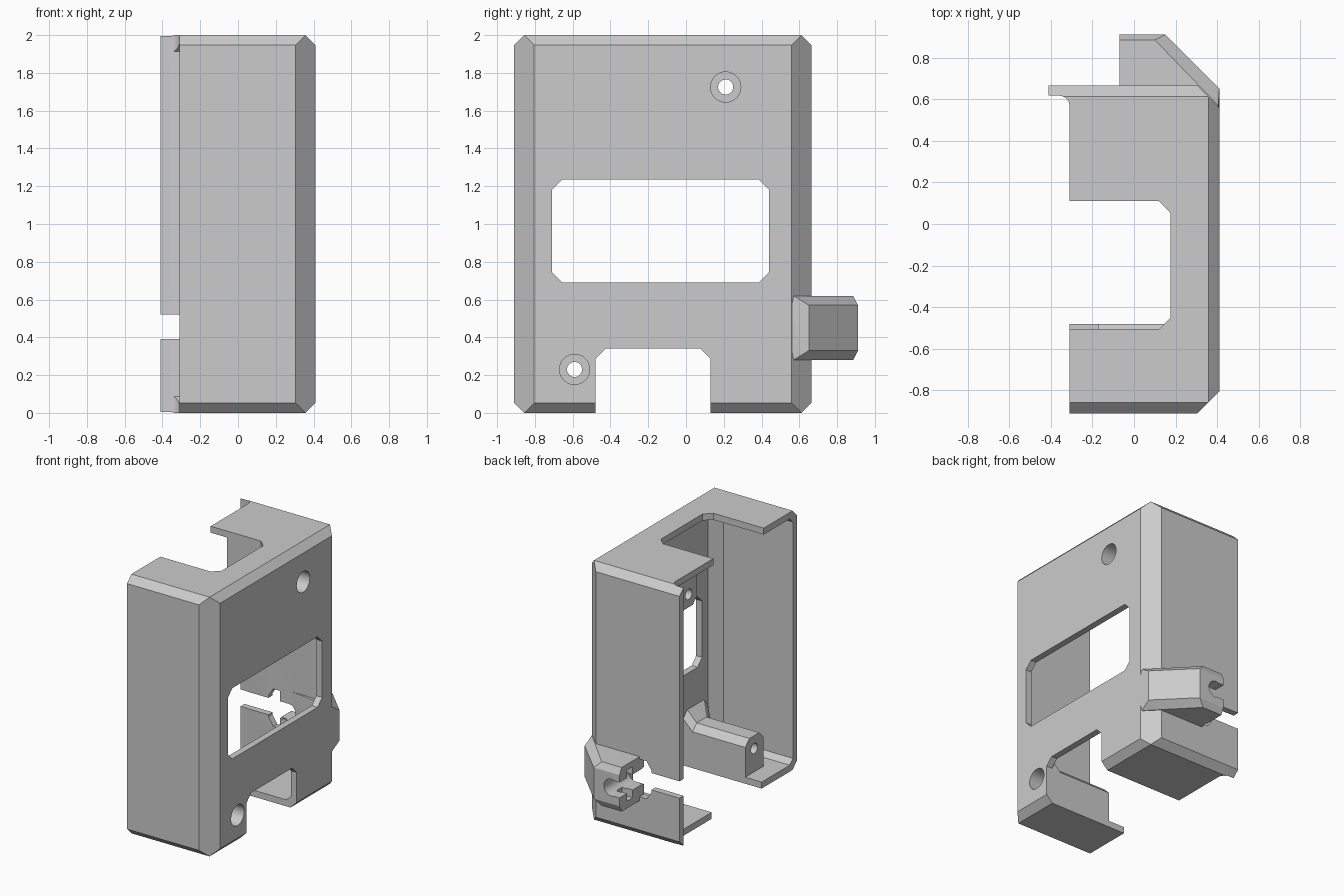
import bpy, bmesh, math

cube = bpy.data.objects.get("Cube")
if cube:
    bpy.data.objects.remove(cube, do_unlink=True)

gray = bpy.data.materials.new("plain gray")
gray.use_nodes = True
gray.diffuse_color = (0.6, 0.6, 0.6, 1)
gray.node_tree.nodes["Principled BSDF"].inputs["Base Color"].default_value = (0.6, 0.6, 0.6, 1)


def solid(name, points):
    """Convex solid around the points."""
    bm = bmesh.new()
    for p in points:
        bm.verts.new(p)
    bmesh.ops.remove_doubles(bm, verts=bm.verts[:], dist=0.0005)
    res = bmesh.ops.convex_hull(bm, input=bm.verts[:])
    loose = [v for v in bm.verts if not v.link_faces]
    bmesh.ops.delete(bm, geom=loose, context='VERTS')
    bmesh.ops.dissolve_limit(bm, angle_limit=0.01, verts=bm.verts[:], edges=bm.edges[:])
    bmesh.ops.recalc_face_normals(bm, faces=bm.faces[:])
    mesh = bpy.data.meshes.new(name)
    bm.to_mesh(mesh)
    bm.free()
    mesh.materials.append(gray)
    obj = bpy.data.objects.new(name, mesh)
    bpy.context.collection.objects.link(obj)
    return obj


def along(axis, profile, a, b):
    """Points of a 2D profile swept along an axis from a to b."""
    place = {'x': lambda u, v, t: (t, u, v),
             'y': lambda u, v, t: (u, t, v),
             'z': lambda u, v, t: (u, v, t)}[axis]
    return [place(u, v, t) for t in (a, b) for u, v in profile]


def rect(u0, u1, v0, v1, c=0.0):
    """Rectangle with cut corners."""
    return [(u0 + c, v0), (u1 - c, v0), (u1, v0 + c), (u1, v1 - c),
            (u1 - c, v1), (u0 + c, v1), (u0, v1 - c), (u0, v0 + c)]


def circle(u, v, r, n=32):
    return [(u + r * math.cos(math.tau * i / n), v + r * math.sin(math.tau * i / n))
            for i in range(n)]


def case_points(x0, x1, y0, y1, z0, z1, c, e):
    """Box with bevelled +x uprights (c) and bevelled top and bottom rims (e)."""
    pts = []
    for z, i in ((z0, e), (z0 + e, 0), (z1 - e, 0), (z1, e)):
        k = max(c - 2 * i, 0)
        xe, ya, yb = x1 - i, y0 + i, y1 - i
        pts += [(x, y, z) for x, y in ((x0, ya), (xe - k, ya), (xe, ya + k),
                                       (xe, yb - k), (xe - k, yb), (x0, yb))]
    return pts


def boolean(obj, tool, operation='DIFFERENCE'):
    mod = obj.modifiers.new("cut", 'BOOLEAN')
    mod.operation, mod.solver, mod.object = operation, 'EXACT', tool
    bpy.context.view_layer.objects.active = obj
    bpy.ops.object.modifier_apply(modifier=mod.name)


cutters = []


def cutter(points):
    obj = solid("cutter", points)
    obj.hide_render = True
    cutters.append(obj)
    return obj


# Hollow half case, open on the -x side
shell = solid("case_shell", case_points(-0.41, 0.41, -0.91, 0.665, 0, 2, 0.106, 0.053))
boolean(shell, cutter(case_points(-1, 0.36, -0.86, 0.615, 0.05, 1.95, 0.076, 0.038)))

# Trim the open edge so that only the back lip stands proud, with a fillet at its root
corner = [(-0.36 + 0.05 * math.cos(a), 0.567 + 0.05 * math.sin(a))
          for a in (math.pi / 2 * i / 8 for i in range(9))]
boolean(shell, cutter(along('z', corner + [(-0.31, -1.2), (-1, -1.2), (-1, 0.617)], -0.5, 2.5)))
boolean(shell, cutter(along('z', [(-0.42, 0.655), (-0.42, 0.68), (-0.395, 0.68)], -0.5, 2.5)))

# Openings: side window, top notch, bottom notch, cable slot with flared end
boolean(shell, cutter(along('x', rect(-0.71, 0.44, 0.69, 1.235, 0.055), 0.2, 0.6)))
boolean(shell, cutter(along('z', rect(-1, 0.175, -0.505, 0.11, 0.055), 1.8, 2.2)))
bottom_notch = cutter(along('x', rect(-0.48, 0.13, -0.5, 0.34, 0.055), -1, 1))
boolean(shell, bottom_notch)
boolean(shell, cutter(along('y', rect(-0.6, 0.0, 0.39, 0.52), 0.5, 0.8)))
boolean(shell, cutter(along('y', rect(-0.17, -0.07, 0.31, 0.6, 0.06)
                            + [(-0.07, 0.31), (-0.07, 0.6)], 0.5, 0.8)))
channel = cutter(along('y', circle(0, 0.455, 0.065), 0.4, 1.2))
boolean(shell, channel)

# Screw posts on the inside wall, with a flared root, pilot hole and counterbore
for name, y, z, up in (("lower_screw_post", -0.59, 0.23, 1), ("upper_screw_post", 0.21, 1.725, -1)):
    base = 0.03 if up > 0 else 1.97
    tip, c = z + up * 0.1, 0.05

    def section(x, grow):
        yl = y - 0.11 - (grow if up > 0 else 0)
        yr = y + 0.11 + (grow if up < 0 else 0)
        if up < 0:
            yl = y - 0.1
        t = tip + up * grow
        return [(x, yy, zz) for yy, zz in ((yl, base), (yr, base), (yr, t - up * c),
                                           (yr - c, t), (yl + c, t), (yl, t - up * c))]

    post = solid(name, section(-0.17, 0) + section(0.38, 0))
    root = cutter(section(0.28, 0) + section(0.37, 0.09))
    boolean(post, root, 'UNION')
    bore = cutter(along('x', circle(y, z, 0.08), 0.0, 0.6))
    pilot = cutter(along('x', circle(y, z, 0.04), -0.4, 0.2))
    boolean(shell, bore)
    boolean(post, bore)
    boolean(post, pilot)

# Cable clamp on the back corner, with bevelled rims
wide = [(-0.07, 0.63), (-0.07, 0.91), (0.15, 0.91), (0.41, 0.65), (0.41, 0.56),
        (0.36, 0.57), (0.3, 0.63)]
narrow = [(-0.07, 0.63), (-0.07, 0.885), (0.1, 0.885), (0.405, 0.57), (0.36, 0.57), (0.3, 0.63)]
clamp = solid("cable_clamp", along('z', wide, 0.33, 0.57) + along('z', narrow, 0.28, 0.62))
boolean(clamp, channel)
boolean(clamp, cutter(along('y', rect(-0.3, 0.0, 0.395, 0.515), 0.5, 1.2)))
boolean(clamp, cutter(along('y', rect(-0.3, 0.02, 0.335, 0.575), 0.75, 0.82)))

for obj in cutters:
    bpy.data.objects.remove(obj, do_unlink=True)

# Smooth only the round holes and fillets
bpy.ops.object.select_all(action='DESELECT')
for obj in bpy.context.scene.objects:
    if obj.type == 'MESH':
        obj.select_set(True)
        bpy.context.view_layer.objects.active = obj
bpy.ops.object.shade_smooth_by_angle(angle=math.radians(25))
